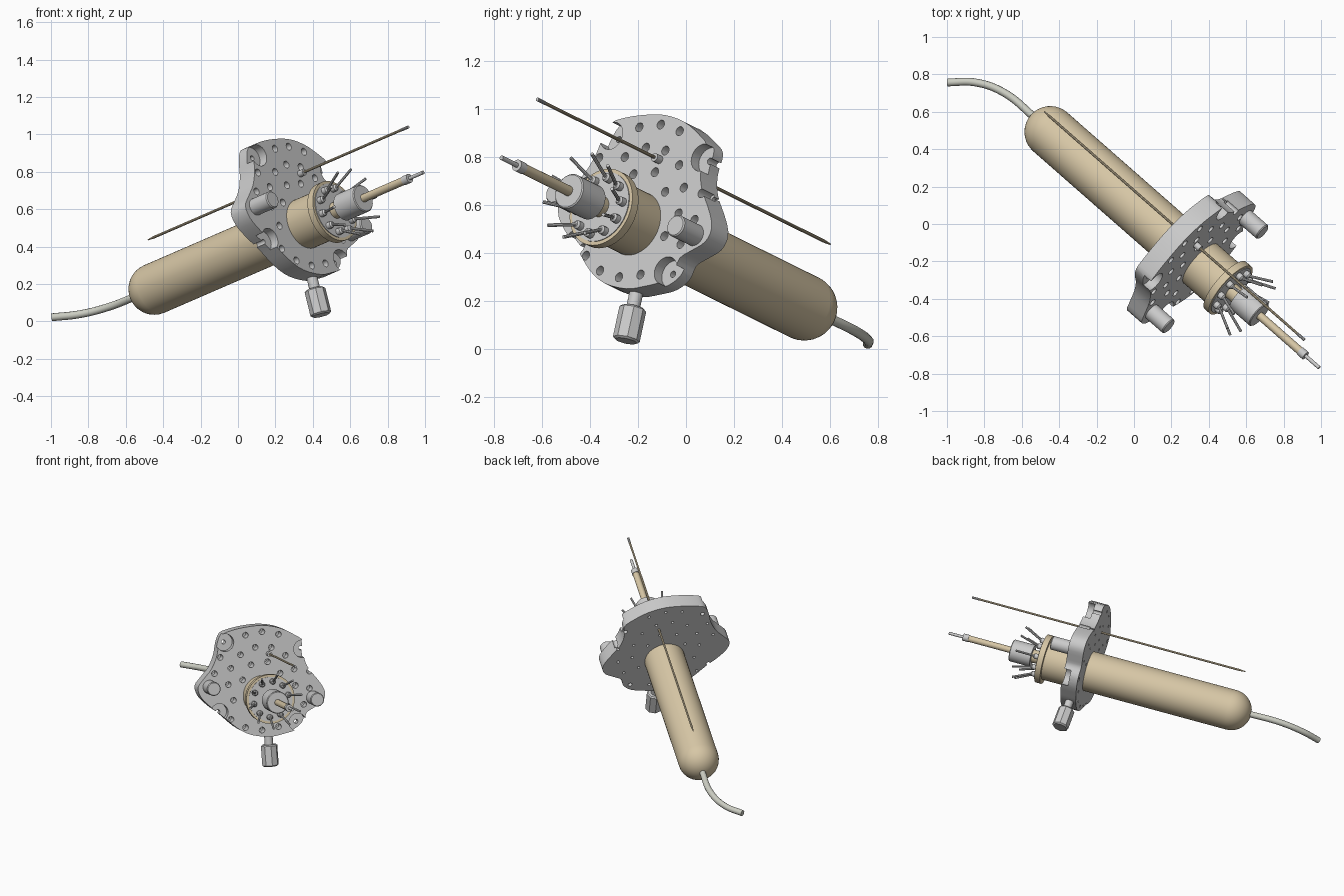
import bpy, bmesh, math
from mathutils import Matrix, Vector

if "Cube" in bpy.data.objects:
    bpy.data.objects.remove(bpy.data.objects["Cube"])

# Tilted assembly frame: local z is the probe axis, local origin is under the plate centre
W = Vector((0.715, -0.627, 0.31)).normalized()
U = Vector((-W.y, W.x, 0)).normalized()
V = W.cross(U)
M = Matrix((U, V, W)).transposed().to_4x4()
M.translation = U * 0.075 + V * 0.47
AX = (0, -0.10)  # probe axis in plate coordinates


def material(name, rgb):
    m = bpy.data.materials.new(name)
    m.diffuse_color = (*rgb, 1)
    m.use_nodes = True
    m.node_tree.nodes["Principled BSDF"].inputs["Base Color"].default_value = m.diffuse_color
    return m


TAN = material("tan", (0.68, 0.57, 0.38))
CABLE = material("cable_grey", (0.60, 0.61, 0.54))


def lathe(bm, profile, origin, axis=(0, 0, 1), n=32):
    """Closed solid of revolution from (radius, height) pairs."""
    rot = Vector((0, 0, 1)).rotation_difference(Vector(axis)).to_matrix()
    origin = Vector(origin)
    rings = []
    for r, h in profile:
        rings.append([bm.verts.new(origin + rot @ Vector((
            r * math.cos(2 * math.pi * i / n), r * math.sin(2 * math.pi * i / n), h)))
            for i in range(n)])
    for a, b in zip(rings, rings[1:]):
        for i in range(n):
            j = (i + 1) % n
            bm.faces.new((a[i], a[j], b[j], b[i]))
    bm.faces.new(rings[0][::-1])
    bm.faces.new(rings[-1])


def finish(bm, name, mat=None, smooth=True):
    bmesh.ops.recalc_face_normals(bm, faces=bm.faces)
    me = bpy.data.meshes.new(name)
    bm.to_mesh(me)
    bm.free()
    ob = bpy.data.objects.new(name, me)
    bpy.context.collection.objects.link(ob)
    ob.matrix_world = M
    if mat:
        me.materials.append(mat)
    if smooth:
        smooth_object(ob)
    return ob


def activate(ob):
    bpy.ops.object.select_all(action='DESELECT')
    ob.select_set(True)
    bpy.context.view_layer.objects.active = ob


def smooth_object(ob):
    activate(ob)
    bpy.ops.object.shade_smooth_by_angle(angle=math.radians(32))


def turned(name, profile, xy, mat=None, n=32):
    bm = bmesh.new()
    lathe(bm, profile, (*xy, 0), n=n)
    return finish(bm, name, mat)


# Mounting plate: lobed outline, smoothed and extruded
outline = [Vector(p) for p in (
    (-.20, .36), (-.10, .375), (.03, .377), (.15, .347), (.25, .29), (.305, .24),
    (.30, .15), (.325, .06), (.40, -.05), (.43, -.12), (.41, -.18), (.34, -.22),
    (.29, -.25), (.27, -.31), (.21, -.355), (.12, -.375), (.03, -.385), (-.10, -.36),
    (-.20, -.30), (-.30, -.20), (-.37, -.14), (-.43, -.07), (-.445, 0), (-.40, .055),
    (-.34, .12), (-.30, .20), (-.28, .28), (-.25, .34))]
curve = []
for i in range(len(outline)):
    p0, p1, p2, p3 = (outline[(i + k) % len(outline)] for k in (-1, 0, 1, 2))
    for t in (0, 1 / 3, 2 / 3):
        curve.append(0.5 * (2 * p1 + (p2 - p0) * t + (2 * p0 - 5 * p1 + 4 * p2 - p3) * t * t
                            + (3 * p1 - p0 - 3 * p2 + p3) * t ** 3))
bm = bmesh.new()
low = [bm.verts.new((p.x, p.y, 0.44)) for p in curve]
high = [bm.verts.new((p.x, p.y, 0.55)) for p in curve]
bm.faces.new(low[::-1])
bm.faces.new(high)
for i in range(len(curve)):
    j = (i + 1) % len(curve)
    bm.faces.new((low[i], low[j], high[j], high[i]))
plate = finish(bm, "mounting_plate", smooth=False)

# Plate cutters: corner pockets with bolt holes, and stepped round holes
posts = [(-.365, -.005), (.345, -.15)]
pockets = [(-.235, .285), (.295, .19), (.225, -.305), (-.31, -.185)]
needle_xy = (.06, .18)
bm = bmesh.new()
for x, y in pockets:
    lathe(bm, [(.014, .40), (.014, .50), (.06, .50), (.06, .60)], (x, y, 0), n=24)
for radius, count, turn in ((.335, 18, .1), (.235, 13, .25), (.135, 7, .3), (.03, 1, 1.5)):
    for k in range(count):
        a = turn + 2 * math.pi * k / count
        p = Vector((radius * math.cos(a), radius * math.sin(a)))
        blocked = [(q, .085) for q in pockets] + [(q, .07) for q in posts]
        blocked += [(needle_xy, .04), (AX, .165)]
        if p.x < -.3 and p.y > .1 or any((p - Vector(q)).length < d for q, d in blocked):
            continue
        lathe(bm, [(.009, .40), (.009, .47), (.020, .47), (.020, .60)], (p.x, p.y, 0), n=14)
cutter = finish(bm, "plate_cutter", smooth=False)
cutter.hide_render = True
mod = plate.modifiers.new("holes", 'BOOLEAN')
mod.operation, mod.solver, mod.object = 'DIFFERENCE', 'EXACT', cutter
activate(plate)
bpy.ops.object.modifier_apply(modifier="holes")
bpy.data.objects.remove(cutter)
smooth_object(plate)

# Two forward posts on the lobes
bm = bmesh.new()
for x, y in posts:
    lathe(bm, [(.047, .53), (.047, .674), (.042, .68)], (x, y, 0))
finish(bm, "posts")

# Probe body: round-ended tube, neck and flange
R = .138
dome = [(max(.002, R * math.cos(t)), -.575 - R * math.sin(t))
        for t in (math.pi / 2 * k / 10 for k in range(10, -1, -1))]
turned("probe_body", dome + [(R, .735), (.168, .735), (.168, .775), (.153, .775)], AX, TAN, 48)
turned("connector_face", [(.152, .76), (.152, .779)], AX, None, 48)

# Centre barrel, rod and tip
turned("barrel", [(.076, .84), (.076, .985), (.071, .99)], AX)
turned("barrel_stem", [(.045, .77), (.045, .85)], AX, TAN)
turned("rod", [(.022, .98), (.022, 1.31)], AX, TAN, 20)
turned("rod_collar", [(.025, 1.295), (.025, 1.335)], AX, None, 20)
turned("rod_tip", [(.010, 1.33), (.010, 1.437)], AX, None, 12)

# Ring of contact pins with splayed wires
bm = bmesh.new()
for k in range(10):
    a = 2 * math.pi * (k + .25) / 10
    out = Vector((math.cos(a), math.sin(a), 0))
    base = Vector((*AX, .775)) + out * .122
    lathe(bm, [(.019, 0), (.019, .03), (.012, .038)], base, n=14)
    tilt = (Vector((0, 0, 1)) + out * .5).normalized()
    lathe(bm, [(.0075, 0), (.0075, .14)], base + Vector((0, 0, .03)), tilt, n=8)
finish(bm, "contact_pins")

# Long needle through the plate
turned("needle", [(.003, -.585), (.007, -.54), (.007, 1.32)], needle_xy, TAN, 10)
turned("needle_tip", [(.008, 1.31), (.008, 1.362)], needle_xy, None, 10)
turned("needle_collar", [(.018, .54), (.018, .585)], needle_xy, None, 16)

# Adjusting knob below the plate
bm = bmesh.new()
lathe(bm, [(.029, .34), (.029, .46)], (.03, 0, .485), (0, -1, 0), 20)
lathe(bm, [(.048, .445), (.057, .453), (.057, .585), (.048, .593)], (.03, 0, .485), (0, -1, 0), 8)
finish(bm, "knob")

# Trailing cable
cu = bpy.data.curves.new("cable", 'CURVE')
cu.dimensions = '3D'
cu.bevel_depth, cu.bevel_resolution, cu.use_fill_caps = .021, 4, True
sp = cu.splines.new('BEZIER')
path = [(-.52, .56, .145), (-.70, .705, .075), (-.85, .757, .038), (-.997, .757, .022)]
sp.bezier_points.add(len(path) - 1)
for bp, co in zip(sp.bezier_points, path):
    bp.co = co
    bp.handle_left_type = bp.handle_right_type = 'AUTO'
cu.materials.append(CABLE)
cable = bpy.data.objects.new("cable", cu)
bpy.context.collection.objects.link(cable)
